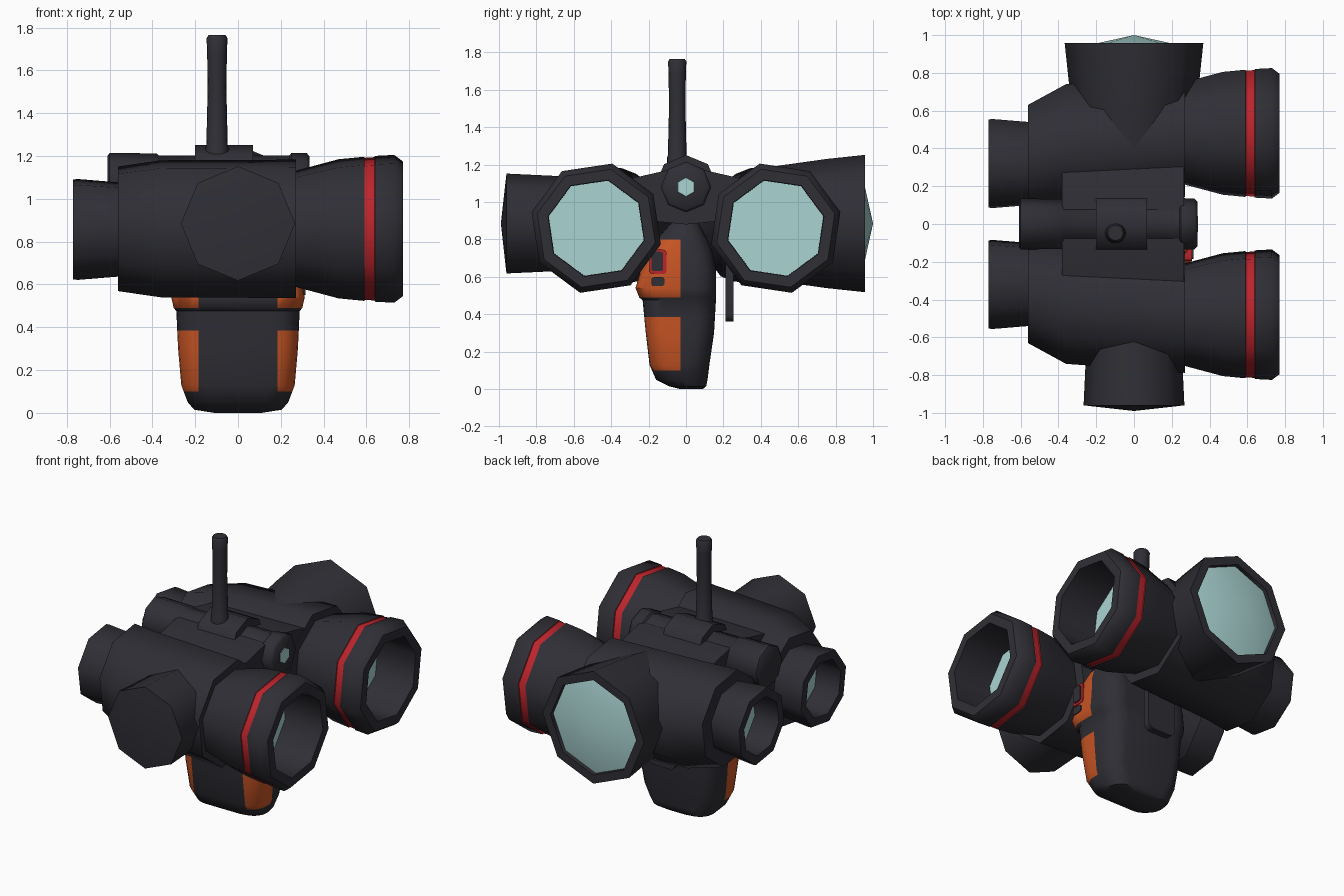
import bpy, bmesh, math
from mathutils import Vector

if "Cube" in bpy.data.objects:
    bpy.data.objects.remove(bpy.data.objects["Cube"])


def material(name, rgb):
    m = bpy.data.materials.new(name)
    m.diffuse_color = (*rgb, 1)
    m.use_nodes = True
    m.node_tree.nodes["Principled BSDF"].inputs["Base Color"].default_value = m.diffuse_color
    return m


MATS = [material("dark_grey", (0.028, 0.028, 0.036)),
        material("lens_teal", (0.40, 0.66, 0.65)),
        material("red", (0.50, 0.018, 0.025)),
        material("orange", (0.58, 0.09, 0.018))]
DARK, TEAL, RED, ORANGE = range(4)


def finish(name, bm, angle=50):
    bmesh.ops.remove_doubles(bm, verts=bm.verts, dist=1e-5)
    bmesh.ops.recalc_face_normals(bm, faces=bm.faces)
    me = bpy.data.meshes.new(name)
    bm.to_mesh(me)
    bm.free()
    for m in MATS:
        me.materials.append(m)
    ob = bpy.data.objects.new(name, me)
    bpy.context.collection.objects.link(ob)
    bpy.ops.object.select_all(action='DESELECT')
    ob.select_set(True)
    bpy.context.view_layer.objects.active = ob
    bpy.ops.object.shade_smooth_by_angle(angle=math.radians(angle))
    return ob


def loft(bm, rings, mats=None, end_mat=DARK):
    """Skin a list of equal-length point rings and cap both ends."""
    vr = [[bm.verts.new(p) for p in r] for r in rings]
    n = len(vr[0])
    for i, (a, b) in enumerate(zip(vr, vr[1:])):
        for j in range(n):
            k = (j + 1) % n
            f = bm.faces.new((a[j], a[k], b[k], b[j]))
            f.material_index = mats[i] if mats else DARK
    bm.faces.new(vr[0])
    bm.faces.new(vr[-1]).material_index = end_mat


def tube(name, axis, stations, n=8, rot=0, side=1, mats=None, end_mat=DARK):
    """Stations are (position on axis, centre u, centre v, radius)."""
    rings = []
    for t, u, v, r in stations:
        r = max(r, 1e-7)
        ring = []
        for j in range(n):
            a = math.radians(rot) + math.tau * j / n
            p, q = side * (u + r * math.cos(a)), v + r * math.sin(a)
            ring.append({'x': (t, p, q), 'y': (p, t, q), 'z': (p, q, t)}[axis])
        rings.append(ring)
    bm = bmesh.new()
    loft(bm, rings, mats, end_mat)
    return finish(name, bm)


def box(name, lo, hi, mat=DARK, bevel=0.0):
    bm = bmesh.new()
    bmesh.ops.create_cube(bm, size=1)
    for v in bm.verts:
        v.co = Vector([(l + h) / 2 + c * (h - l) for l, h, c in zip(lo, hi, v.co)])
    if bevel:   # round the corners seen along the thinnest axis
        thin = min(range(3), key=lambda i: hi[i] - lo[i])
        es = [e for e in bm.edges
              if abs(e.verts[0].co[thin] - e.verts[1].co[thin]) > 1e-4]
        bmesh.ops.bevel(bm, geom=es, offset=bevel, segments=3, profile=0.5,
                        affect='EDGES')
    for f in bm.faces:
        f.material_index = mat
    return finish(name, bm, 40)


# Twin barrels: body, objective with recessed lens and red band, eyepiece
for side, tag in ((-1, "front"), (1, "back")):
    tube(tag + "_barrel_body", 'x',
         [(-0.56, 0.34, 0.86, 0.30), (-0.36, 0.42, 0.86, 0.33),
          (0.27, 0.465, 0.86, 0.333)], rot=14, side=side)
    prof = [(0.2, 0.27), (0.27, 0.28), (0.47, 0.335), (0.59, 0.347), (0.592, 0.342),
            (0.638, 0.345), (0.64, 0.351), (0.73, 0.356), (0.77, 0.325),
            (0.77, 0.265), (0.50, 0.262)]
    tube(tag + "_objective", 'x', [(x, 0.48, 0.86, r) for x, r in prof], rot=14,
         side=side, mats=[0, 0, 0, RED, RED, RED, 0, 0, 0, 0], end_mat=TEAL)
    prof = [(-0.5, 0.225), (-0.56, 0.227), (-0.75, 0.243), (-0.77, 0.24),
            (-0.77, 0.185), (-0.60, 0.18)]
    tube(tag + "_eyepiece", 'x', [(x, 0.32, 0.857, r) for x, r in prof], rot=14,
         side=side, end_mat=TEAL)

# Sideways lamp housings on the outer flanks
tube("front_side_housing", 'y',
     [(y, 0, 0.885, r) for y, r in ((-0.4, 0.24), (-0.6, 0.25), (-0.96, 0.267),
                                    (-0.99, 0))])
tube("back_side_lamp", 'y',
     [(y, 0, 0.885, r) for y, r in ((0.4, 0.29), (0.5, 0.31), (0.75, 0.345),
                                    (0.957, 0.367), (0.957, 0.31), (0.932, 0.308),
                                    (1.0, 0))],
     mats=[0, 0, 0, 0, 0, TEAL], end_mat=TEAL)

# Bridge joining the barrels
section = [(-0.32, 1.12), (-0.1, 1.17), (0.1, 1.17), (0.32, 1.12), (0.2, 0.9),
           (0, 0.88), (-0.2, 0.9)]
bm = bmesh.new()
loft(bm, [[(x, y, z) for y, z in section] for x in (-0.38, 0.265)])
finish("bridge", bm, 30)

# Hinge tube with pointer window, collar and antenna
tube("hinge_tube", 'x',
     [(x, 0, 1.08, r) for x, r in ((-0.61, 0.12), (-0.60, 0.135), (-0.38, 0.132),
                                   (-0.37, 0.122), (0.24, 0.122), (0.25, 0.135),
                                   (0.32, 0.135), (0.335, 0.118))])
tube("pointer_window", 'x', [(0.33, 0, 1.08, 0.055), (0.338, 0, 1.08, 0.05)],
     n=6, rot=30, mats=[TEAL], end_mat=TEAL)
tube("hinge_collar", 'x', [(-0.2, 0, 1.085, 0.166), (0.07, 0, 1.085, 0.166)])
tube("antenna", 'z',
     [(z, -0.098, -0.047, r) for z, r in ((1.18, 0.055), (1.235, 0.055),
                                          (1.25, 0.05), (1.5, 0.044), (1.68, 0.046),
                                          (1.75, 0.049), (1.765, 0.04))], n=16)

# Grip: rounded-rectangle loft (z, half width, y front, y back)
grip = [(0.0, 0.11, -0.03, 0.09), (0.015, 0.205, -0.09, 0.108),
        (0.05, 0.235, -0.16, 0.115), (0.13, 0.265, -0.195, 0.125),
        (0.30, 0.28, -0.215, 0.15), (0.475, 0.288, -0.232, 0.16),
        (0.49, 0.30, -0.25, 0.16), (0.54, 0.312, -0.27, 0.16),
        (0.64, 0.302, -0.24, 0.16), (0.74, 0.30, -0.20, 0.14),
        (0.81, 0.28, -0.15, 0.11), (0.92, 0.20, -0.05, 0.05)]
rings = []
for z, w, y0, y1 in grip:
    rad = min(0.11, 0.45 * (y1 - y0))
    ring = []
    for q, (cx, cy) in enumerate(((w - rad, y1 - rad), (rad - w, y1 - rad),
                                  (rad - w, y0 + rad), (w - rad, y0 + rad))):
        for k in range(6):
            a = math.pi / 2 * (q + k / 5)
            ring.append((cx + rad * math.cos(a), cy + rad * math.sin(a), z))
    rings.append(ring)
bm = bmesh.new()
loft(bm, rings)
# Cut along the edges of the orange corner pads, then colour them by position
for co, no in (((0.185, 0, 0), (1, 0, 0)), ((-0.185, 0, 0), (1, 0, 0)),
               ((0, -0.03, 0), (0, 1, 0)), ((0, 0, 0.1), (0, 0, 1)),
               ((0, 0, 0.385), (0, 0, 1)), ((0, 0, 0.8), (0, 0, 1))):
    bmesh.ops.bisect_plane(bm, geom=bm.verts[:] + bm.edges[:] + bm.faces[:],
                           plane_co=co, plane_no=no)
for f in bm.faces:
    c = f.calc_center_median()
    if abs(c.x) > 0.185 and c.y < -0.03 and (0.1 < c.z < 0.385 or 0.485 < c.z < 0.8):
        f.material_index = ORANGE
finish("grip", bm, 40)

# Buttons on both sides of the grip
for s, tag in ((1, "right"), (-1, "left")):
    for part, x, y0, y1, z0, z1, m in (
            ("button_surround", 0.308, -0.195, -0.105, 0.615, 0.745, RED),
            ("main_button", 0.316, -0.185, -0.122, 0.63, 0.735, DARK),
            ("small_button", 0.316, -0.185, -0.115, 0.55, 0.598, DARK)):
        xs = sorted((s * x, s * 0.27))
        box(tag + "_" + part, (xs[0], y0, z0), (xs[1], y1, z1), m, 0.015)

# Hanging clip behind the grip
box("back_clip", (-0.1, 0.21, 0.36), (0.1, 0.255, 0.7), DARK, 0.04)
